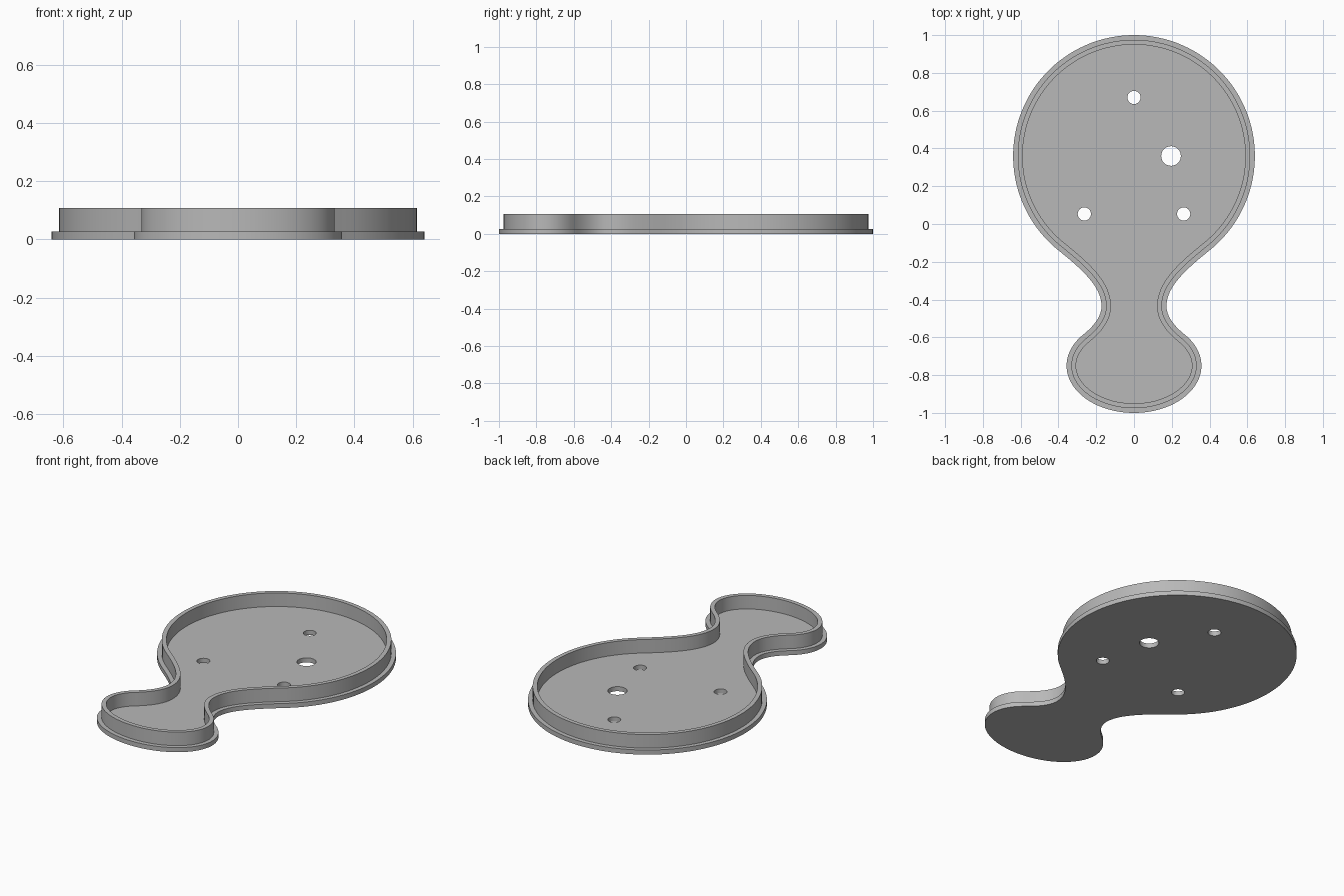
import bpy, bmesh, math
from mathutils import Vector
from mathutils.geometry import interpolate_bezier

if "Cube" in bpy.data.objects:
    bpy.data.objects.remove(bpy.data.objects["Cube"])

FLANGE_TOP, WALL_TOP = 0.027, 0.107
HEAD_Y, HEAD_R = 0.36, 0.64
FOOT_Y, FOOT_RX, FOOT_RY = -0.75, 0.357, 0.25
HOLES = [(0, 0.67, 0.035), (0.196, 0.36, 0.052), (-0.263, 0.053, 0.035), (0.263, 0.053, 0.035)]


def arc(cx, cy, rx, ry, a0, a1, n):
    return [Vector((cx + rx * math.cos(a0 + (a1 - a0) * i / n),
                    cy + ry * math.sin(a0 + (a1 - a0) * i / n))) for i in range(n + 1)]


def bezier(p0, d0, h0, p1, d1, h1, n):
    return interpolate_bezier(p0, p0 + d0.normalized() * h0, p1 - d1.normalized() * h1, p1, n)


# Right half of the outline: round head, pinched neck, oval foot
head = arc(0, HEAD_Y, HEAD_R, HEAD_R, math.pi / 2, math.atan2(-0.5, 0.4), 48)
foot = arc(0, FOOT_Y, FOOT_RX, FOOT_RY, math.asin(0.66), -math.pi / 2, 32)
neck, down = Vector((0.172, -0.435)), Vector((0, -1))
upper = bezier(head[-1], Vector((-0.5, -0.4)), 0.17, neck, down, 0.10, 18)
lower = bezier(neck, down, 0.055, foot[0], Vector((0.236, -0.188)), 0.07, 14)
half = head + upper[1:] + lower[1:] + foot[1:]
half[0].x = half[-1].x = 0
outline = half + [Vector((-p.x, p.y)) for p in reversed(half[1:-1])]


def inset(points, d):
    """Move a clockwise outline inwards by d."""
    out = []
    for i, p in enumerate(points):
        t = (points[(i + 1) % len(points)] - points[i - 1]).normalized()
        out.append(p + Vector((t.y, -t.x)) * d)
    return out


bm = bmesh.new()


def ring(points, z):
    return [bm.verts.new((p.x, p.y, z)) for p in points]


def bridge(a, b):
    for i in range(len(a)):
        j = (i + 1) % len(a)
        bm.faces.new((a[i], a[j], b[j], b[i]))


def fill(rings):
    """Cap the first ring, leaving the other rings open as holes."""
    edges = []
    for r in rings:
        for i in range(len(r)):
            pair = (r[i - 1], r[i])
            edges.append(bm.edges.get(pair) or bm.edges.new(pair))
    bmesh.ops.triangle_fill(bm, edges=edges, use_beauty=True, use_dissolve=False)


# Flange edge, ledge, and upright wall around the floor
profile = [(0, 0), (0, FLANGE_TOP), (0.025, FLANGE_TOP), (0.025, WALL_TOP),
           (0.05, WALL_TOP), (0.05, FLANGE_TOP)]
rings = [ring(inset(outline, d), z) for d, z in profile]
for a, b in zip(rings, rings[1:]):
    bridge(a, b)

# Round through holes
bottoms, tops = [], []
for x, y, r in HOLES:
    circle = arc(x, y, r, r, 0, 2 * math.pi, 32)[:-1]
    bottoms.append(ring(circle, 0))
    tops.append(ring(circle, FLANGE_TOP))
    bridge(bottoms[-1], tops[-1])

# Underside and floor
fill([rings[0]] + bottoms)
fill([rings[-1]] + tops)
bmesh.ops.recalc_face_normals(bm, faces=bm.faces[:])

mesh = bpy.data.meshes.new("tray")
bm.to_mesh(mesh)
bm.free()
tray = bpy.data.objects.new("tray", mesh)
bpy.context.collection.objects.link(tray)

grey = bpy.data.materials.new("plain grey")
grey.diffuse_color = (0.48, 0.48, 0.48, 1)
grey.use_nodes = True
grey.node_tree.nodes["Principled BSDF"].inputs["Base Color"].default_value = grey.diffuse_color
mesh.materials.append(grey)

bpy.context.view_layer.objects.active = tray
tray.select_set(True)
bpy.ops.object.shade_smooth_by_angle(angle=math.radians(30))
